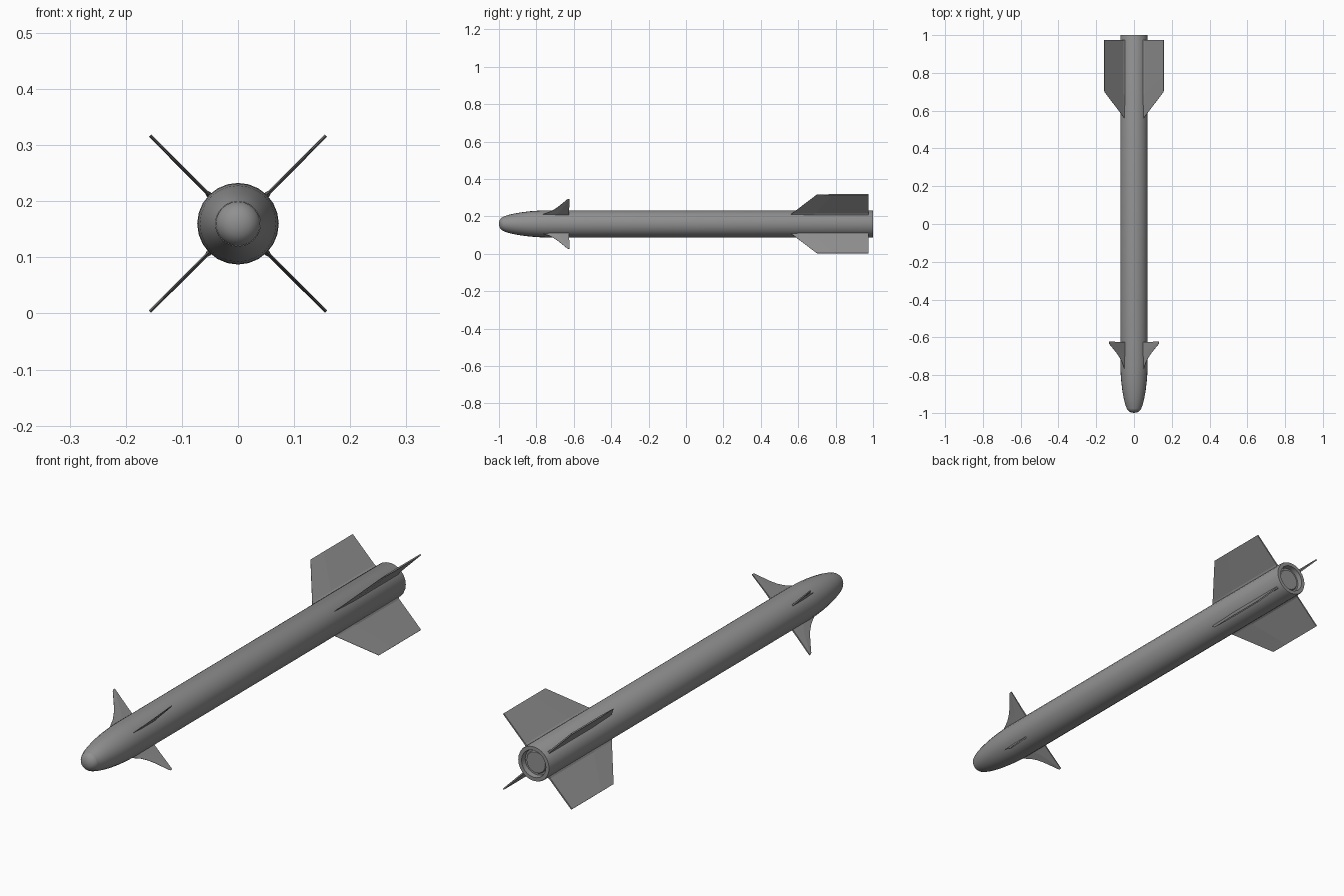
import bpy, bmesh, math

if "Cube" in bpy.data.objects:
    bpy.data.objects.remove(bpy.data.objects["Cube"])

AXIS_Z = 0.16
SIDES = 24

# Dark grey paint
paint = bpy.data.materials.new("dark_grey")
paint.diffuse_color = (0.28, 0.28, 0.28, 1)
paint.use_nodes = True
paint.node_tree.nodes["Principled BSDF"].inputs["Base Color"].default_value = paint.diffuse_color


def finish(name, bm, smooth):
    bmesh.ops.remove_doubles(bm, verts=bm.verts, dist=1e-6)
    bmesh.ops.recalc_face_normals(bm, faces=bm.faces)
    mesh = bpy.data.meshes.new(name)
    bm.to_mesh(mesh)
    bm.free()
    mesh.materials.append(paint)
    ob = bpy.data.objects.new(name, mesh)
    bpy.context.collection.objects.link(ob)
    ob.location.z = AXIS_Z
    if smooth:
        bpy.ops.object.select_all(action='DESELECT')
        ob.select_set(True)
        bpy.context.view_layer.objects.active = ob
        bpy.ops.object.shade_smooth_by_angle(angle=math.radians(32))
    return ob


def lathe(name, profile):
    """Spin (radius, y) points around the long axis."""
    bm = bmesh.new()
    verts = [bm.verts.new((r, y, 0)) for r, y in profile]
    edges = [bm.edges.new(pair) for pair in zip(verts, verts[1:])]
    bmesh.ops.spin(bm, geom=verts + edges, cent=(0, 0, 0), axis=(0, 1, 0),
                   angle=math.tau, steps=SIDES)
    bmesh.ops.remove_doubles(bm, verts=bm.verts, dist=1e-5)
    return finish(name, bm, True)


def fin(name, rows, thick_at, angle):
    """Loft a blade from rows of (radius, leading y, trailing y, half thickness)."""
    bm = bmesh.new()
    loops = []
    for r, lead, trail, t in rows:
        mid = lead + (trail - lead) * thick_at
        section = [(lead, 0.0006), (mid, t), (trail, t),
                   (trail, -t), (mid, -t), (lead, -0.0006)]
        loops.append([bm.verts.new((r, y, w)) for y, w in section])
    for a, b in zip(loops, loops[1:]):
        for i in range(6):
            j = (i + 1) % 6
            bm.faces.new((a[i], a[j], b[j], b[i]))
    bm.faces.new(loops[0])
    bm.faces.new(loops[-1])
    ob = finish(name, bm, False)
    ob.rotation_euler.y = math.radians(angle)
    return ob


# Body tube with ogive front and recessed exhaust
lathe("body", [
    (0.040, -0.973), (0.047, -0.953), (0.054, -0.925), (0.062, -0.88),
    (0.068, -0.83), (0.0715, -0.78), (0.0727, -0.74), (0.0727, 0.996),
    (0.071, 1.0), (0.056, 1.0), (0.053, 0.98), (0.046, 0.98),
    (0.043, 0.985), (0, 0.985)])

# Rounded seeker dome
lathe("nose_dome", [
    (0, -1.0), (0.012, -0.9985), (0.022, -0.995), (0.030, -0.989),
    (0.036, -0.981), (0.0395, -0.973), (0.0395, -0.965)])

# Four swept tail fins and four concave nose canards
tail_rows = [(0.060, 0.555, 0.975, 0.006), (0.074, 0.562, 0.975, 0.005),
             (0.080, 0.568, 0.975, 0.003), (0.222, 0.70, 0.975, 0.0028)]
canard_rows = [(0.060, -0.775, -0.625, 0.0035), (0.072, -0.768, -0.625, 0.0032),
               (0.090, -0.731, -0.625, 0.003), (0.108, -0.706, -0.625, 0.0028),
               (0.130, -0.683, -0.624, 0.0026), (0.155, -0.661, -0.623, 0.0024),
               (0.182, -0.638, -0.622, 0.002), (0.187, -0.632, -0.622, 0.0018)]
for n in range(4):
    fin(f"tail_fin_{n + 1}", tail_rows, 0.3, 45 + 90 * n)
    fin(f"canard_{n + 1}", canard_rows, 0.5, 45 + 90 * n)
